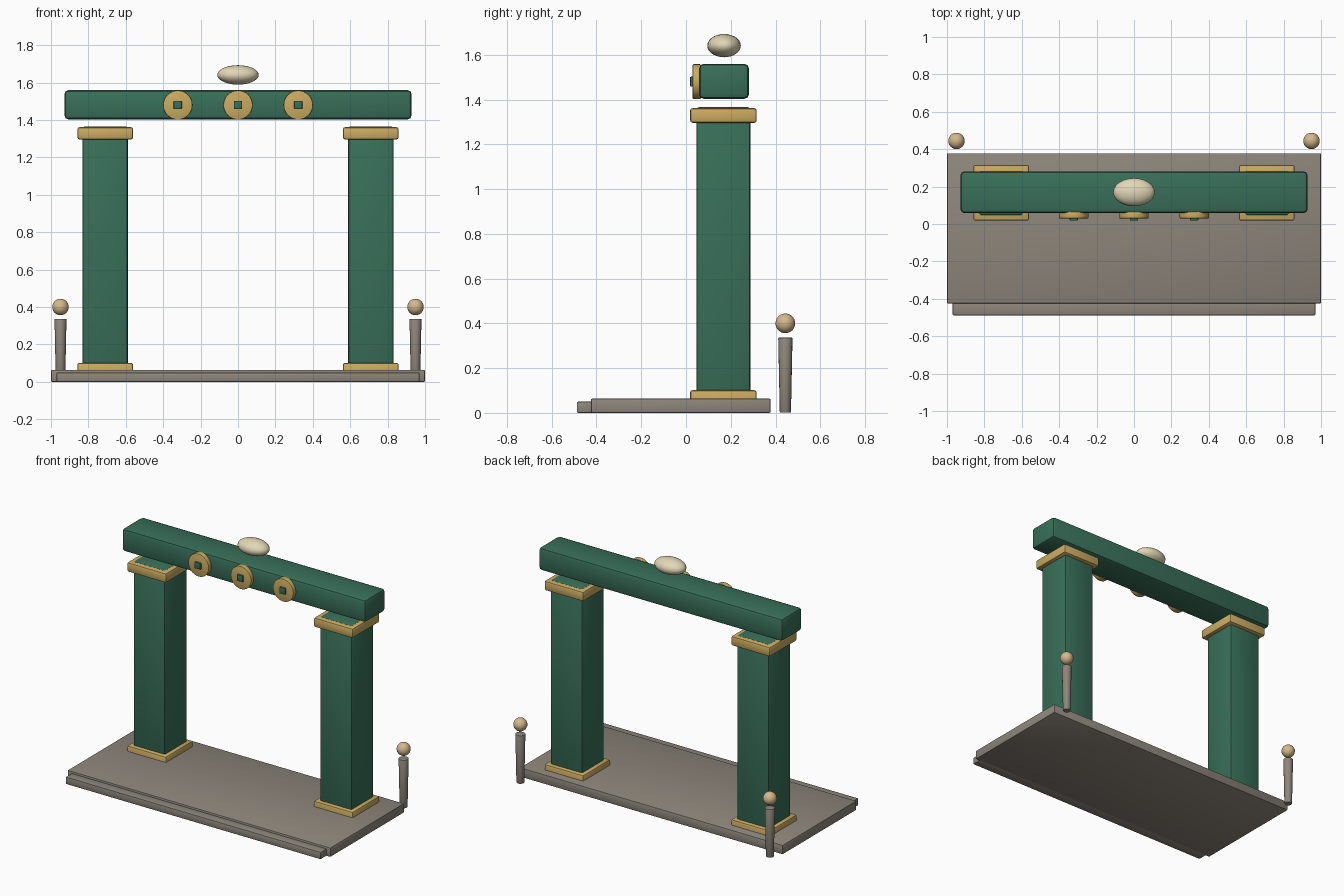
import bpy
from math import pi, radians

if "Cube" in bpy.data.objects:
    bpy.data.objects.remove(bpy.data.objects["Cube"])


def material(name, rgb):
    m = bpy.data.materials.new(name)
    m.diffuse_color = (*rgb, 1)
    m.use_nodes = True
    m.node_tree.nodes["Principled BSDF"].inputs["Base Color"].default_value = m.diffuse_color
    return m


green = material("green_paint", (0.04, 0.16, 0.10))
gold = material("gold_trim", (0.60, 0.41, 0.12))
stone = material("stone", (0.27, 0.24, 0.20))
cream = material("cream", (0.76, 0.68, 0.47))
tan = material("tan", (0.66, 0.48, 0.26))


def finish(name, mat, bevel=0.0):
    o = bpy.context.object
    o.name = name
    o.data.materials.append(mat)
    bpy.ops.object.transform_apply(location=False, rotation=True, scale=True)
    if bevel:
        b = o.modifiers.new("bevel", 'BEVEL')
        b.width = bevel
        b.segments = 2
        bpy.ops.object.modifier_apply(modifier=b.name)
    bpy.ops.object.shade_smooth_by_angle(angle=radians(35))
    return o


def box(name, x, y, z, mat, bevel):
    """Box from (min, max) ranges."""
    bpy.ops.mesh.primitive_cube_add(size=1, location=[sum(r) / 2 for r in (x, y, z)])
    bpy.context.object.scale = [r[1] - r[0] for r in (x, y, z)]
    return finish(name, mat, bevel)


def ball(name, loc, radii, mat):
    bpy.ops.mesh.primitive_uv_sphere_add(segments=24, ring_count=14, radius=1, location=loc)
    bpy.context.object.scale = radii
    return finish(name, mat)


# Stone platform and front step
box("platform", (-1, 1), (-0.425, 0.378), (0, 0.064), stone, 0.006)
box("front_step", (-0.97, 0.97), (-0.488, -0.41), (0, 0.05), stone, 0.006)

for side, s in (("left", -1), ("right", 1)):
    # Pillar with gold base and cap
    cx, cy = s * 0.71, 0.167

    def block(name, half, z, mat, bevel):
        box(side + name, (cx - half, cx + half), (cy - half, cy + half), z, mat, bevel)

    block("_pillar", 0.121, (0.002, 1.366), green, 0.012)
    block("_pillar_base", 0.149, (0.002, 0.102), gold, 0.012)
    block("_pillar_cap", 0.149, (1.296, 1.362), gold, 0.012)

    # Rear bollard: tapered post with a floating ball
    bpy.ops.mesh.primitive_cone_add(vertices=16, radius1=0.025, radius2=0.032,
                                    depth=0.335, location=(s * 0.949, 0.444, 0.1685))
    finish(side + "_post", stone, 0.003)
    ball(side + "_post_ball", (s * 0.949, 0.444, 0.40), (0.044,) * 3, tan)

# Lintel beam
box("lintel", (-0.928, 0.928), (0.058, 0.282), (1.403, 1.56), green, 0.022)

# Gold medallions with square green centres
for i, x in enumerate((-0.322, 0, 0.322)):
    bpy.ops.mesh.primitive_cylinder_add(vertices=32, radius=0.078, depth=0.036,
                                        location=(x, 0.048, 1.48), rotation=(pi / 2, 0, 0))
    finish(f"medallion_{i + 1}", gold, 0.003)
    box(f"medallion_centre_{i + 1}", (x - 0.022, x + 0.022), (0.018, 0.05),
        (1.458, 1.502), green, 0.004)

# Oval ornament above the lintel
ball("top_ornament", (0, 0.17, 1.641), (0.111, 0.075, 0.052), cream)
